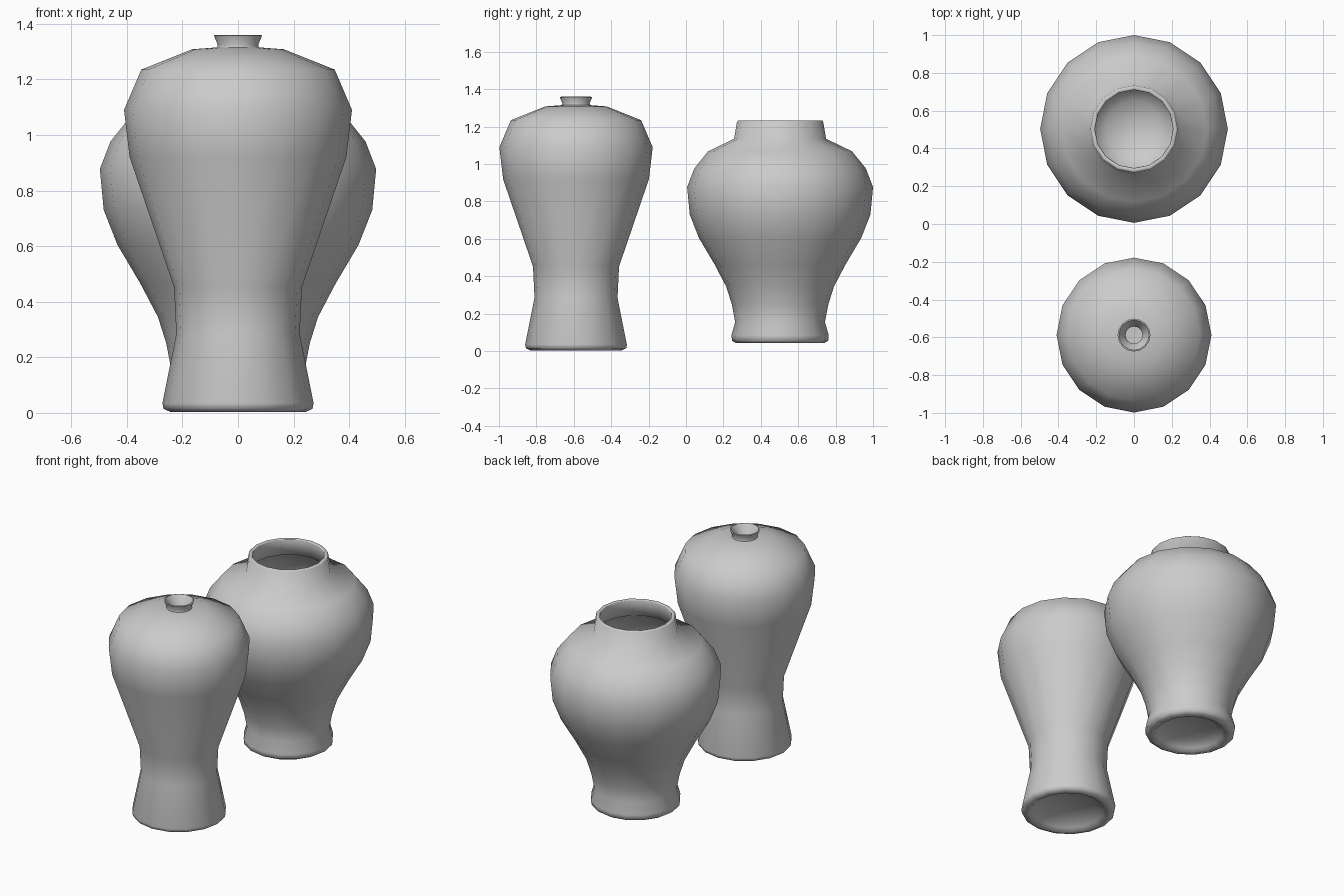
import bpy, bmesh, math

SIDES = 16


def lathe(name, profile, y):
    """Revolve (radius, z) points round a vertical axis; radius 0 makes a pole."""
    bm = bmesh.new()
    rings = []
    for r, z in profile:
        if r == 0:
            rings.append([bm.verts.new((0, 0, z))] * SIDES)
        else:
            rings.append([bm.verts.new((r * math.cos(2 * math.pi * i / SIDES),
                                        r * math.sin(2 * math.pi * i / SIDES), z))
                          for i in range(SIDES)])
    for a, b in zip(rings, rings[1:]):
        for i in range(SIDES):
            j = (i + 1) % SIDES
            bm.faces.new(list(dict.fromkeys((a[i], a[j], b[j], b[i]))))
    bmesh.ops.recalc_face_normals(bm, faces=bm.faces)
    mesh = bpy.data.meshes.new(name)
    bm.to_mesh(mesh)
    bm.free()
    obj = bpy.data.objects.new(name, mesh)
    bpy.context.collection.objects.link(obj)
    obj.location.y = y
    bpy.ops.object.select_all(action='DESELECT')
    obj.select_set(True)
    bpy.context.view_layer.objects.active = obj
    bpy.ops.object.shade_smooth_by_angle(angle=math.radians(65))


# Tall vase: recessed foot, waisted body, small flared neck, hollow inside
lathe("tall_vase", [
    (0, 0.06), (0.15, 0.055), (0.205, 0.02), (0.225, 0.004), (0.245, 0.004),
    (0.268, 0.015), (0.272, 0.035), (0.222, 0.285), (0.23, 0.452),
    (0.39, 0.92), (0.41, 1.09), (0.348, 1.235), (0.165, 1.308),
    (0.075, 1.315), (0.073, 1.325), (0.087, 1.358), (0.08, 1.36),
    (0.056, 1.325), (0.045, 1.30),
    (0.16, 1.29), (0.333, 1.22), (0.39, 1.085), (0.37, 0.925),
    (0.21, 0.455), (0.202, 0.285), (0.235, 0.10), (0.15, 0.08), (0, 0.08),
], -0.588)

# Wide jar: flared foot, round shoulders, broad straight neck, hollow inside
lathe("wide_jar", [
    (0, 0.095), (0.14, 0.085), (0.19, 0.06), (0.205, 0.042), (0.235, 0.042),
    (0.257, 0.055), (0.26, 0.085), (0.24, 0.155), (0.258, 0.25),
    (0.288, 0.345), (0.35, 0.463), (0.434, 0.605), (0.483, 0.73),
    (0.497, 0.877), (0.459, 0.976), (0.385, 1.068), (0.246, 1.135),
    (0.23, 1.228), (0.225, 1.232), (0.209, 1.232), (0.207, 1.228),
    (0.224, 1.125), (0.375, 1.05), (0.442, 0.965), (0.477, 0.875),
    (0.464, 0.735), (0.416, 0.615), (0.332, 0.475), (0.268, 0.355),
    (0.23, 0.22), (0.15, 0.135), (0, 0.115),
], 0.503)
